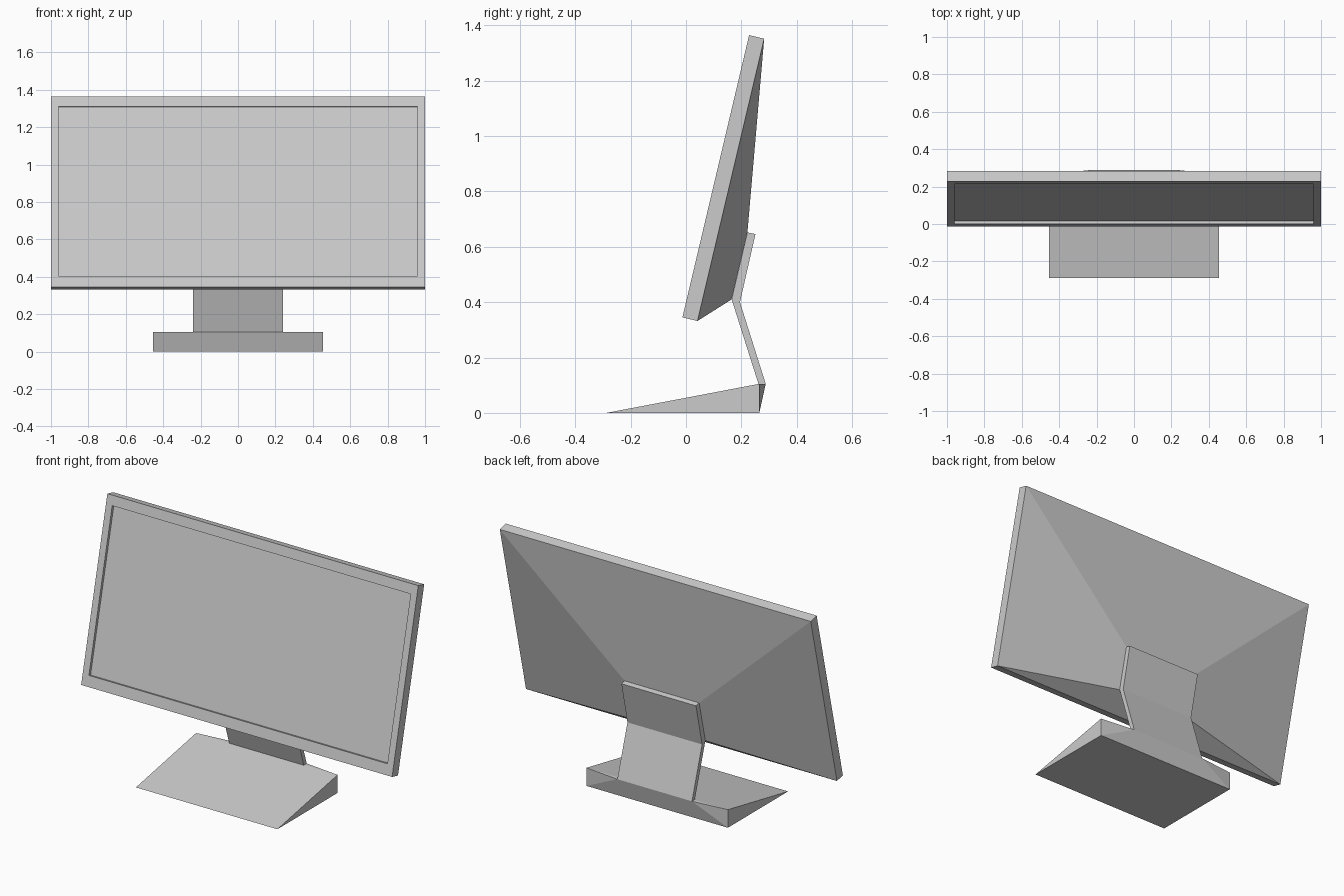
import bpy
import bmesh
from mathutils import Vector

cube = bpy.data.objects.get("Cube")
if cube:
    bpy.data.objects.remove(cube, do_unlink=True)

# Single plain grey for the whole model
grey = bpy.data.materials.new("light_grey")
grey.use_nodes = True
grey.diffuse_color = (0.6, 0.6, 0.6, 1)
grey.node_tree.nodes["Principled BSDF"].inputs["Base Color"].default_value = (0.6, 0.6, 0.6, 1)


def finish(name, bm):
    bmesh.ops.recalc_face_normals(bm, faces=bm.faces[:])
    mesh = bpy.data.meshes.new(name)
    bm.to_mesh(mesh)
    bm.free()
    mesh.materials.append(grey)
    obj = bpy.data.objects.new(name, mesh)
    bpy.context.scene.collection.objects.link(obj)
    return obj


def skin(name, rings):
    """Join successive vertex loops with side faces and cap both ends."""
    bm = bmesh.new()
    loops = [[bm.verts.new(p) for p in ring] for ring in rings]
    for a, b in zip(loops, loops[1:]):
        for i in range(len(a)):
            j = (i + 1) % len(a)
            bm.faces.new((a[i], a[j], b[j], b[i]))
    bm.faces.new(loops[0])
    bm.faces.new(loops[-1])
    return finish(name, bm)


# Tilted display: rectangles stacked from the sunken screen to the rear mount
origin = Vector((0, -0.013, 0.345))
up = Vector((0, 0.241, 1.02)).normalized()
back = Vector((0, up.z, -up.y))


def rectangle(half_width, low, high, depth):
    corners = ((-1, low), (1, low), (1, high), (-1, high))
    return [origin + Vector((s * half_width, 0, 0)) + up * u + back * depth
            for s, u in corners]


skin("display_panel", [
    rectangle(0.96, 0.062, 0.992, 0.016),   # screen
    rectangle(0.96, 0.062, 0.992, 0),       # inner edge of the frame
    rectangle(1, 0, 1.048, 0),              # outer edge of the frame
    rectangle(1, 0, 1.048, 0.056),          # back of the frame
    rectangle(0.24, 0.104, 0.353, 0.158),   # rear mount
])

# Bent stand arm, a side profile carried across its width
arm = [(0.222, 0.652), (0.251, 0.646), (0.195, 0.4),
       (0.288, 0.105), (0.262, 0.104), (0.165, 0.41)]
skin("stand_arm", [[(x, y, z) for y, z in arm] for x in (-0.24, 0.24)])

# Wedge base whose upper rear edge bulges out to meet the arm
bm = bmesh.new()
for side in (-1, 1):
    for x, y, z in ((0.455, -0.288, 0), (0.455, 0.265, 0),
                    (0.455, 0.265, 0.105), (0.24, 0.288, 0.105)):
        bm.verts.new((side * x, y, z))
bmesh.ops.convex_hull(bm, input=bm.verts[:])
bmesh.ops.dissolve_limit(bm, angle_limit=0.01, verts=bm.verts[:], edges=bm.edges[:])
finish("stand_base", bm)
